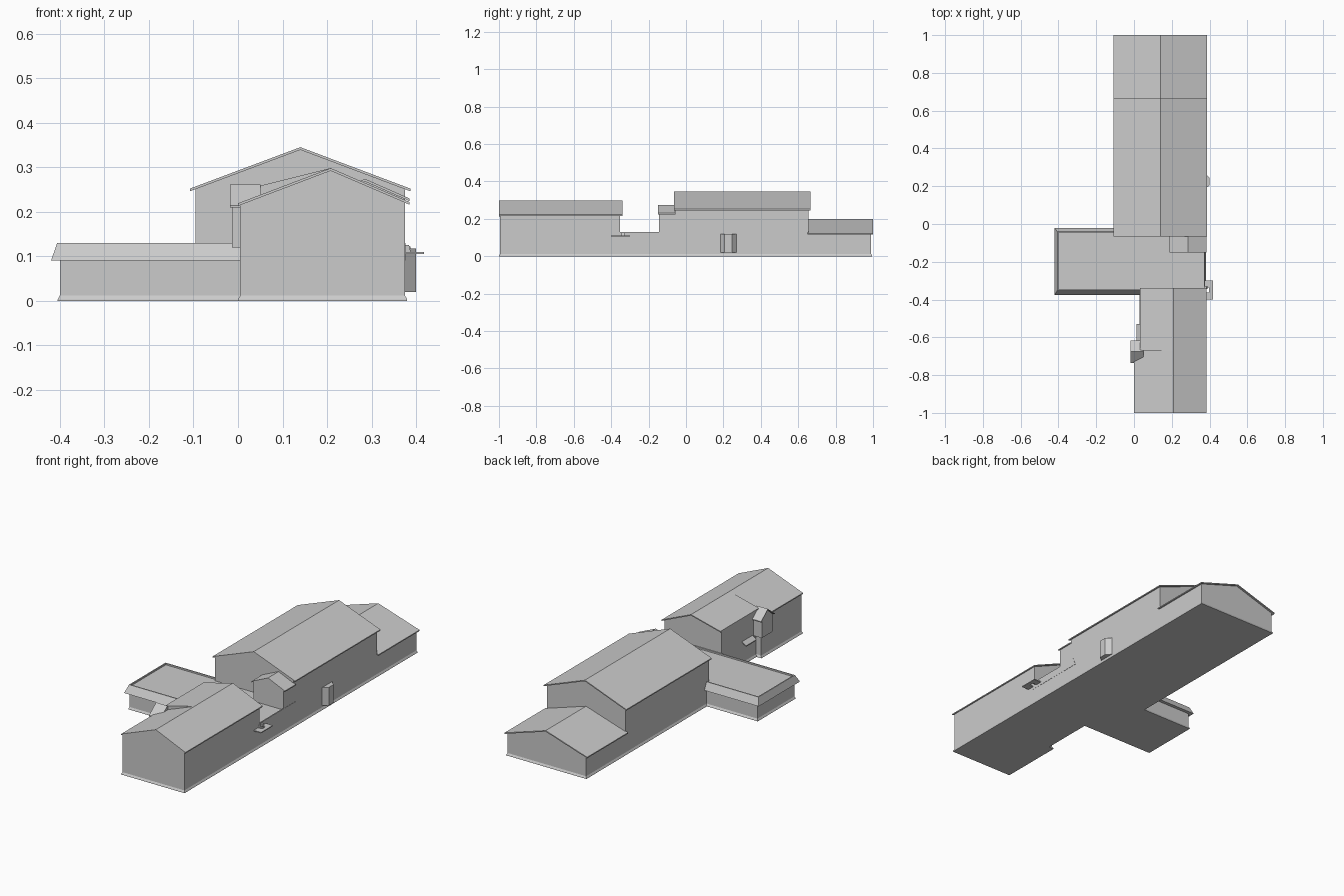
import bpy, bmesh

if "Cube" in bpy.data.objects:
    bpy.data.objects.remove(bpy.data.objects["Cube"])


def finish(name, bm):
    bmesh.ops.recalc_face_normals(bm, faces=bm.faces)
    mesh = bpy.data.meshes.new(name)
    bm.to_mesh(mesh)
    bm.free()
    ob = bpy.data.objects.new(name, mesh)
    bpy.context.collection.objects.link(ob)
    return ob


def loft(name, rings):
    """Closed solid through a stack of equal-length point loops."""
    bm = bmesh.new()
    loops = [[bm.verts.new(p) for p in ring] for ring in rings]
    n = len(loops[0])
    for a, b in zip(loops, loops[1:]):
        for i in range(n):
            j = (i + 1) % n
            bm.faces.new((a[i], a[j], b[j], b[i]))
    bm.faces.new(loops[0])
    bm.faces.new(loops[-1])
    return finish(name, bm)


def along_y(name, profile, y0, y1):
    return loft(name, [[(x, y, z) for x, z in profile] for y in (y0, y1)])


def along_x(name, profile, x0, x1):
    return loft(name, [[(x, y, z) for y, z in profile] for x in (x0, x1)])


def along_z(name, outline, z0, z1):
    return loft(name, [[(x, y, z) for x, y in outline] for z in (z0, z1)])


def rect(x0, x1, y0, y1, z):
    return [(x0, y0, z), (x1, y0, z), (x1, y1, z), (x0, y1, z)]


def height(eave, ridge, x):
    t = (x - eave[0]) / (ridge[0] - eave[0])
    return eave[1] + t * (ridge[1] - eave[1])


def hall(name, wall_x, wall_y, roof_y, left, ridge, right, z0=0.0, t=0.006):
    """Gabled block: walls and a thin overhanging roof."""
    x0, x1 = wall_x
    d = t * 0.8
    along_y(name + "_walls", [(x0, z0), (x1, z0), (x1, height(right, ridge, x1) - d),
                              (ridge[0], ridge[1] - d), (x0, height(left, ridge, x0) - d)], *wall_y)
    along_y(name + "_roof", [left, ridge, right, (right[0], right[1] - t),
                             (ridge[0], ridge[1] - t), (left[0], left[1] - t)], *roof_y)


def plinth(name, x0, x1, y0, y1, f=0.005):
    loft(name, [rect(x0 - f, x1 + f, y0 - f, y1 + f, 0), rect(x0 - f, x1 + f, y0 - f, y1 + f, 0.003),
                rect(x0, x1, y0, y1, 0.012)])


# front hall: the rear half is narrower with a shallower left slope
FR = (0.208, 0.298)
hall("front_hall", (0.005, 0.375), (-0.995, -0.65), (-1.0, -0.67), (0.0, 0.219), FR, (0.385, 0.222))
hall("front_hall_rear", (0.035, 0.375), (-0.67, -0.352), (-0.67, -0.34), (0.032, 0.254), FR, (0.385, 0.222))

# main hall and low rear hall
hall("main_hall", (-0.095, 0.375), (-0.06, 0.655), (-0.065, 0.665), (-0.108, 0.252), (0.14, 0.345), (0.387, 0.252))
hall("rear_hall", (-0.095, 0.375), (0.65, 0.99), (0.65, 1.0), (-0.108, 0.122), (0.14, 0.2), (0.387, 0.122))

# small gabled link in front of the main hall
hall("link", (0.195, 0.375), (-0.145, -0.055), (-0.15, -0.055), (0.187, 0.23), (0.285, 0.274), (0.385, 0.23))

# side wing with sloped skirt and sunken flat deck
loft("wing_walls", [rect(-0.4, 0.375, -0.355, -0.04, z) for z in (0, 0.115)])
loft("wing_roof_skirt", [rect(-0.42, 0.376, -0.375, -0.022, 0.09), rect(-0.406, 0.376, -0.352, -0.04, 0.13),
                         rect(-0.4, 0.37, -0.346, -0.046, 0.13), rect(-0.4, 0.37, -0.346, -0.046, 0.122)])

# flared wall bases
plinth("front_plinth", 0.005, 0.375, -0.995, -0.65)
plinth("front_rear_plinth", 0.035, 0.375, -0.68, -0.34)
plinth("wing_plinth", -0.4, 0.375, -0.355, -0.04)
plinth("main_plinth", -0.095, 0.375, -0.06, 0.99)

# left dormer hanging on the front hall wall
along_x("dormer_body", [(-0.722, 0.12), (-0.628, 0.12), (-0.628, 0.215), (-0.675, 0.255), (-0.722, 0.215)],
        -0.014, 0.05)
along_x("dormer_roof", [(-0.735, 0.214), (-0.675, 0.261), (-0.617, 0.214), (-0.617, 0.209),
                        (-0.675, 0.256), (-0.735, 0.209)], -0.018, 0.05)

# left door canopy
along_y("left_canopy", [(0.012, 0.108), (0.036, 0.126), (0.036, 0.121), (0.012, 0.103)], -0.62, -0.53)

# splayed bay on the right wall
along_z("right_bay", [(0.37, 0.18), (0.4, 0.205), (0.4, 0.245), (0.37, 0.275)], 0.02, 0.118)

# right door canopy with a central notch, and a small lamp box over it
along_z("right_canopy", [(0.37, -0.4), (0.418, -0.4), (0.418, -0.3), (0.37, -0.3),
                         (0.37, -0.335), (0.398, -0.335), (0.398, -0.362), (0.37, -0.362)], 0.105, 0.11)
loft("canopy_bracket", [rect(0.37, 0.388, -0.345, -0.33, 0.11), rect(0.37, 0.384, -0.345, -0.33, 0.125)])
